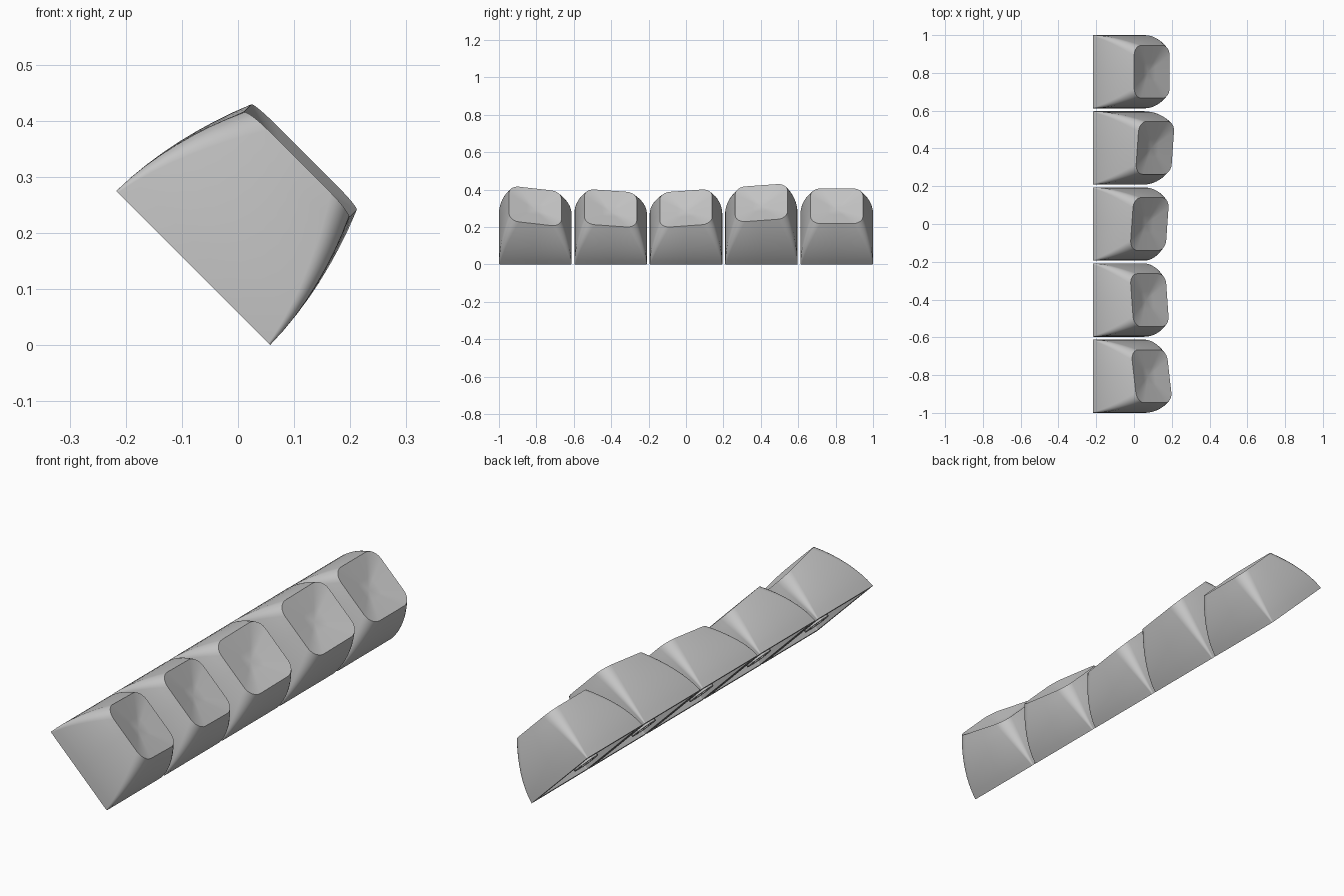
import bpy, bmesh, math

cube = bpy.data.objects.get("Cube")
if cube:
    bpy.data.objects.remove(cube)

BASE = 0.194            # half width at the foot
TOP_U, TOP_V = 0.133, 0.14
PITCH = 0.403
DISH = 0.028
TILT = math.radians(45)
CENTRE = (-0.08, 0.1375)

grey = bpy.data.materials.new("warm_grey_plastic")
grey.use_nodes = True
colour = (0.55, 0.55, 0.55, 1)
grey.diffuse_color = colour
grey.node_tree.nodes["Principled BSDF"].inputs["Base Color"].default_value = colour


def outline(a, b, r, steps=7):
    """Rounded rectangle with half sizes a, b, plus a point in each side."""
    pts = []
    for q, (sx, sy) in enumerate([(1, 1), (-1, 1), (-1, -1), (1, -1)]):
        for k in range(steps):
            ang = (q + k / (steps - 1)) * math.pi / 2
            pts.append((sx * (a - r) + r * math.cos(ang),
                        sy * (b - r) + r * math.sin(ang)))
        pts.append([(0, b), (-a, 0), (0, -b), (a, 0)][q])
    return pts


def section(t, inset=0):
    """Outline of the cap at the fraction t of its height."""
    bulge = t ** 1.8
    return outline(BASE + (TOP_U - BASE) * bulge - inset,
                   BASE + (TOP_V - BASE) * bulge - inset,
                   0.004 + 0.05 * t)


def bridge(bm, a, b):
    for i in range(len(a)):
        j = (i + 1) % len(a)
        bm.faces.new((a[i], a[j], b[j], b[i]))


def finish(bm, name, y):
    bmesh.ops.recalc_face_normals(bm, faces=bm.faces)
    mesh = bpy.data.meshes.new(name)
    bm.to_mesh(mesh)
    bm.free()
    mesh.materials.append(grey)
    ob = bpy.data.objects.new(name, mesh)
    bpy.context.collection.objects.link(ob)
    ob.location = (CENTRE[0], y, CENTRE[1])
    ob.rotation_euler = (0, TILT, 0)
    bpy.ops.object.select_all(action="DESELECT")
    ob.select_set(True)
    bpy.context.view_layer.objects.active = ob
    bpy.ops.object.shade_smooth_by_angle(angle=math.radians(30))


def keycap(name, y, height, slope):
    bm = bmesh.new()

    def ring(pts, t, drop=0):
        return [bm.verts.new((u, v, t * (height + slope * v) - drop)) for u, v in pts]

    # hollow inside, from ceiling to foot, then curved outer walls
    rings = [ring(section(t, 0.026), t) for t in (0.8, 0.5, 0.25, 0)]
    bm.faces.new(rings[0])
    rings += [ring(section(k / 8), k / 8) for k in range(9)]
    # conical finger dish
    rim = section(1)
    for s in (0.67, 0.33):
        rings.append(ring([(u * s, v * s) for u, v in rim], 1, DISH * (1 - s)))
    for a, b in zip(rings, rings[1:]):
        bridge(bm, a, b)
    tip = bm.verts.new((0, 0, height - DISH))
    last = rings[-1]
    for i in range(len(last)):
        bm.faces.new((last[i - 1], last[i], tip))
    finish(bm, name, y)


def stem(name, y, height):
    """Round post with a cross-shaped socket."""
    bm = bmesh.new()
    arm, half, radius = 0.043, 0.014, 0.058
    cross = []
    for q in range(4):
        c, s = math.cos(q * math.pi / 2), math.sin(q * math.pi / 2)
        for px, py in ((arm, -half), (arm, half), (half, half)):
            cross.append((px * c - py * s, px * s + py * c))
    circle = [(radius * u / math.hypot(u, v), radius * v / math.hypot(u, v))
              for u, v in cross]
    top = height * 0.82
    loops = [[bm.verts.new((u, v, z)) for u, v in pts]
             for pts, z in ((circle, top), (circle, 0.004), (cross, 0.004), (cross, top))]
    for a, b in zip(loops, loops[1:] + loops[:1]):
        bridge(bm, a, b)
    finish(bm, name, y)


# row of caps from front to back: name, height, sideways slope of the top
caps = [("first", 0.246, -0.16), ("second", 0.23, -0.1), ("third", 0.23, 0.1),
        ("fourth", 0.271, 0.1), ("fifth", 0.247, 0)]
for i, (label, height, slope) in enumerate(caps):
    y = (i - 2) * PITCH
    keycap(label + "_keycap", y, height, slope)
    stem(label + "_stem", y, height)
